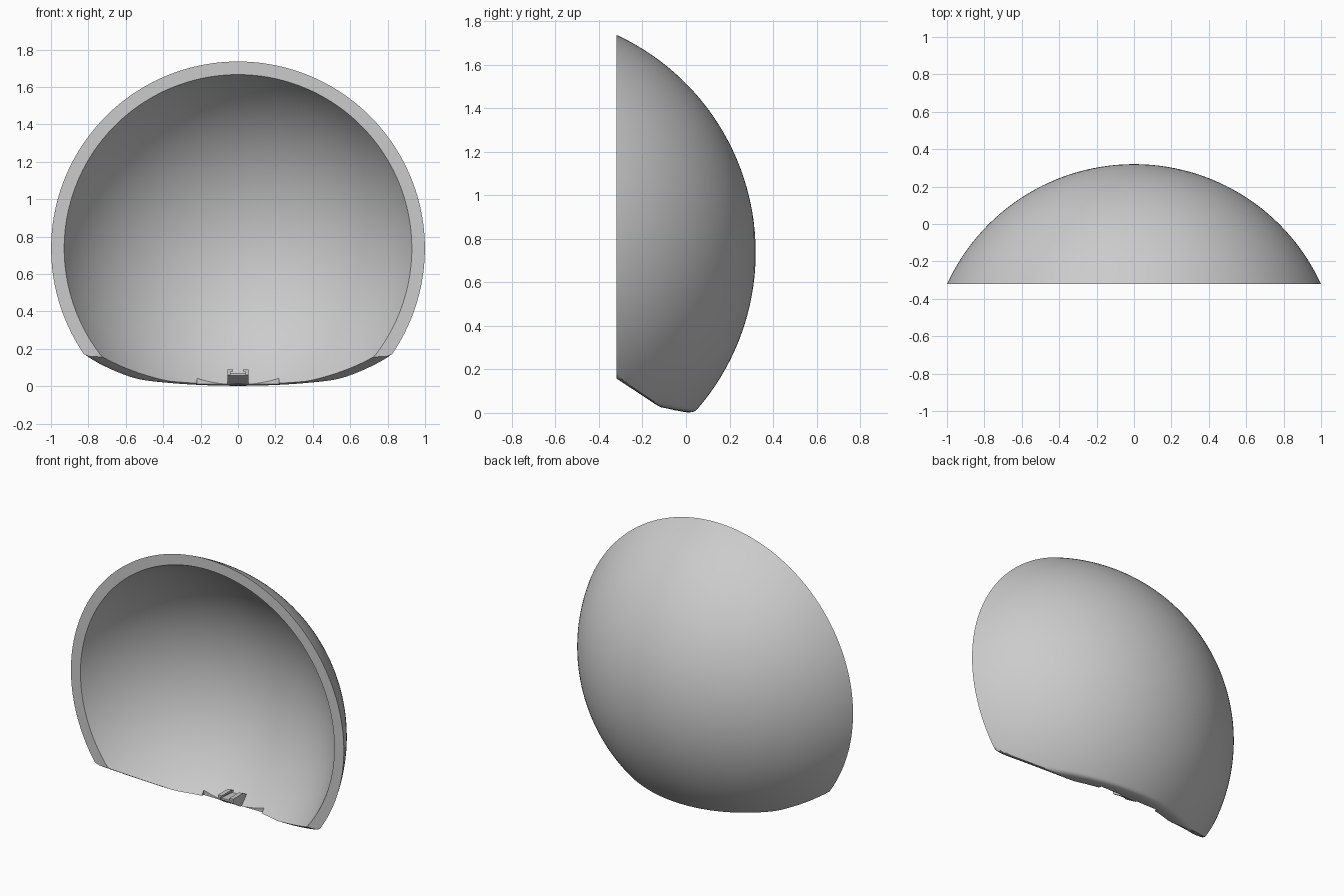
import bpy, bmesh, math
from mathutils import Vector

old = bpy.data.objects.get("Cube")
if old:
    bpy.data.objects.remove(old, do_unlink=True)

grey = bpy.data.materials.new("light grey")
grey.use_nodes = True
grey.diffuse_color = (0.6, 0.6, 0.6, 1)
grey.node_tree.nodes["Principled BSDF"].inputs["Base Color"].default_value = grey.diffuse_color

CENTER = Vector((0, -0.78, 0.737))
R_OUT, R_IN = 1.10, 1.037
FRONT = 0.46             # distance from sphere centre to the flat rim
SEGMENTS, ROWS = 240, 48


def make_object(name, bm):
    bmesh.ops.recalc_face_normals(bm, faces=bm.faces[:])
    mesh = bpy.data.meshes.new(name)
    bm.to_mesh(mesh)
    bm.free()
    mesh.materials.append(grey)
    obj = bpy.data.objects.new(name, mesh)
    bpy.context.collection.objects.link(obj)
    return obj


def activate(obj):
    bpy.ops.object.select_all(action='DESELECT')
    obj.select_set(True)
    bpy.context.view_layer.objects.active = obj


def extrude_profile(name, profile, x0, x1):
    """Prism from a (y, z) outline, spanning x0 to x1."""
    bm = bmesh.new()
    face = bm.faces.new([bm.verts.new((x0, y, z)) for y, z in profile])
    new = bmesh.ops.extrude_face_region(bm, geom=[face])["geom"]
    moved = [v for v in new if isinstance(v, bmesh.types.BMVert)]
    bmesh.ops.translate(bm, verts=moved, vec=(x1 - x0, 0, 0))
    return make_object(name, bm)


def direction(theta, phi):
    s = math.sin(theta)
    return Vector((s * math.sin(phi), math.cos(theta), -s * math.cos(phi)))


def plane_hit(d, y0, z0, slope):
    """Distance from the sphere centre to a sloping underside plane."""
    drop = d.z - slope * d.y
    height = CENTER.z - z0 - slope * (CENTER.y - y0)
    return -height / drop if drop < -0.01 else 9


def smooth_min(a, b, k):
    return min(a, b) - max(k - abs(a - b), 0) ** 2 / (4 * k)


def outer_radius(theta, phi):
    # sphere trimmed by two underside planes, with a rounded outer edge
    d = direction(theta, phi)
    under = smooth_min(plane_hit(d, -0.13, 0.033, -0.66),
                       plane_hit(d, -0.13, 0.029, -0.206), 0.015)
    return smooth_min(R_OUT, under, 0.045)


def edge_angle(phi, radius):
    """Angle at which a meridian reaches the rim or the underside."""
    lo, hi = 0.0, 1.3
    for _ in range(40):
        mid = (lo + hi) / 2
        out = outer_radius(mid, phi)
        ended = out <= R_IN or radius(mid, phi) * math.cos(mid) <= FRONT
        lo, hi = (lo, mid) if ended else (mid, hi)
    return lo


# Domed shell: outer skin, inner skin and the flat rim joining them
bm = bmesh.new()
borders = []
for radius in (outer_radius, lambda t, p: R_IN):
    pole = bm.verts.new(CENTER + Vector((0, radius(0, 0), 0)))
    columns = []
    for i in range(SEGMENTS):
        phi = math.tau * i / SEGMENTS
        end = edge_angle(phi, radius)
        column = []
        for j in range(1, ROWS + 1):
            theta = end * (1 - (1 - j / ROWS) ** 1.8)
            column.append(bm.verts.new(CENTER + direction(theta, phi) * radius(theta, phi)))
        columns.append(column)
    for i, a in enumerate(columns):
        b = columns[(i + 1) % SEGMENTS]
        bm.faces.new((pole, a[0], b[0]))
        for j in range(ROWS - 1):
            bm.faces.new((a[j], a[j + 1], b[j + 1], b[j]))
    borders.append([c[-1] for c in columns])
outer, inner = borders
for i in range(SEGMENTS):
    k = (i + 1) % SEGMENTS
    bm.faces.new((outer[i], inner[i], inner[k], outer[k]))
bmesh.ops.remove_doubles(bm, verts=bm.verts[:], dist=0.00005)
bmesh.ops.dissolve_degenerate(bm, edges=bm.edges[:], dist=0.00005)
shell = make_object("domed_shell", bm)

# Shallow notch in the inner lower lip, around the clip
cutter = extrude_profile("notch_cutter", [(-0.3, -0.1), (-0.042, -0.1),
                                          (-0.042, 0.1), (-0.3, 0.1)], -0.22, 0.22)
cutter.hide_render = True
activate(shell)
cut = shell.modifiers.new("notch", 'BOOLEAN')
cut.operation, cut.solver, cut.object = 'DIFFERENCE', 'EXACT', cutter
bpy.ops.object.modifier_apply(modifier=cut.name)
bpy.data.objects.remove(cutter, do_unlink=True)
bpy.ops.object.shade_smooth_by_angle(angle=math.radians(30))

# Clip: sloping tongue between two hooked rails
extrude_profile("clip_tongue", [(-0.05, 0.012), (0.0, 0.02), (0.0, 0.06),
                                (-0.12, 0.07), (-0.12, 0.058)], -0.04, 0.04)
for name, side in (("left", 1), ("right", -1)):
    extrude_profile(name + "_clip_rail", [(-0.05, 0.01), (0.0, 0.02), (0.01, 0.07),
                                          (-0.03, 0.09), (-0.13, 0.09), (-0.13, 0.06)],
                    side * 0.04, side * 0.055)
    extrude_profile(name + "_clip_hook", [(-0.03, 0.078), (-0.03, 0.09),
                                          (-0.13, 0.09), (-0.13, 0.078)],
                    side * 0.028, side * 0.045)
